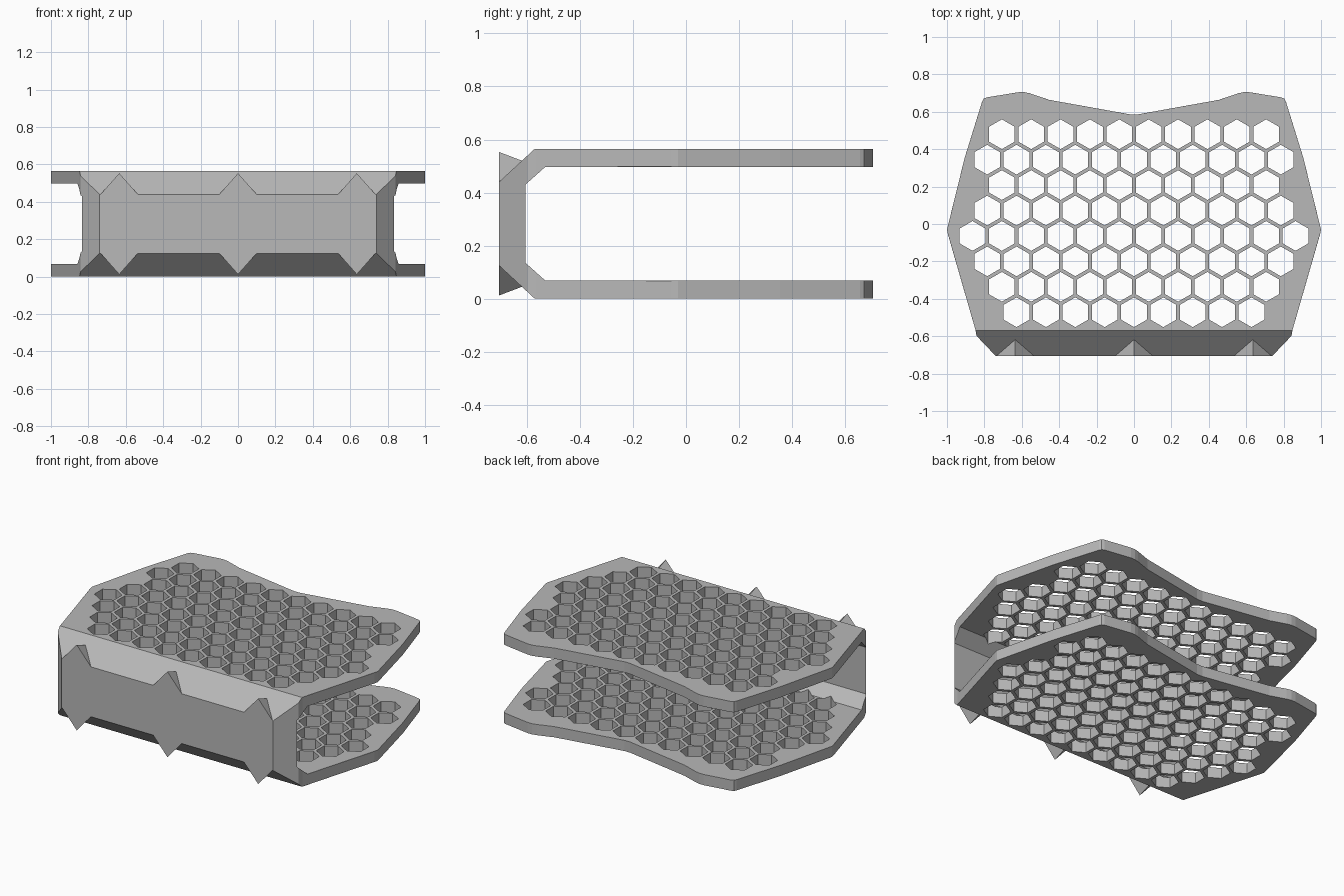
import bpy, bmesh, math
from mathutils import Vector

if "Cube" in bpy.data.objects:
    bpy.data.objects.remove(bpy.data.objects["Cube"])

HEIGHT = 0.565
MID = HEIGHT / 2

# Single grey material
grey = bpy.data.materials.new("plain grey")
grey.use_nodes = True
colour = (0.48, 0.48, 0.48, 1)
grey.diffuse_color = colour
grey.node_tree.nodes["Principled BSDF"].inputs["Base Color"].default_value = colour


def add_object(name, bm):
    bmesh.ops.recalc_face_normals(bm, faces=bm.faces[:])
    mesh = bpy.data.meshes.new(name)
    bm.to_mesh(mesh)
    bm.free()
    mesh.materials.append(grey)
    obj = bpy.data.objects.new(name, mesh)
    bpy.context.collection.objects.link(obj)
    return obj


def add_prism(bm, points, offset):
    """Extrude a closed loop of points by an offset."""
    face = bm.faces.new([bm.verts.new(p) for p in points])
    new = bmesh.ops.extrude_face_region(bm, geom=[face])["geom"]
    verts = [v for v in new if isinstance(v, bmesh.types.BMVert)]
    bmesh.ops.translate(bm, verts=verts, vec=offset)


def apply_boolean(target, cutter, operation):
    cutter.hide_render = True
    mod = target.modifiers.new("cut", 'BOOLEAN')
    mod.operation = operation
    mod.solver = 'EXACT'
    mod.object = cutter
    bpy.context.view_layer.objects.active = target
    bpy.ops.object.modifier_apply(modifier=mod.name)
    bpy.data.objects.remove(cutter)


# Clamp body: C-shaped side profile, upper half mirrored to the lower half
upper = [(-0.605, 0.43), (-0.53, 0.497), (0.9, 0.497),
         (0.9, HEIGHT), (-0.57, HEIGHT), (-0.705, 0.44)]
profile = upper + [(y, HEIGHT - z) for y, z in reversed(upper)]
bm = bmesh.new()
add_prism(bm, [(-1.2, y, z) for y, z in profile], (2.4, 0, 0))
body = add_object("clamp_body", bm)

# Plan outline, right half mirrored to the left half
half = [(0.74, -0.705), (0.842, -0.598), (0.848, -0.565), (0.995, -0.055),
        (1.0, -0.03), (0.905, 0.355), (0.812, 0.655), (0.804, 0.67),
        (0.788, 0.677), (0.615, 0.705), (0.585, 0.705), (0.555, 0.698),
        (0.455, 0.664), (0.02, 0.586)]
outline = half + [(-x, y) for x, y in reversed(half)]
bm = bmesh.new()
add_prism(bm, [(x, y, -0.2) for x, y in outline], (0, 0, 1))
apply_boolean(body, add_object("outline_cutter", bm), 'INTERSECT')

# Softened rims around both plates
bm = bmesh.new()
bm.from_mesh(body.data)
bmesh.ops.dissolve_limit(bm, angle_limit=0.01, verts=bm.verts[:], edges=bm.edges[:])


def is_rim(edge):
    if len(edge.link_faces) != 2:
        return False
    flat, side = sorted((abs(f.normal.z) for f in edge.link_faces), reverse=True)
    middle = (edge.verts[0].co + edge.verts[1].co) / 2
    return flat > 0.99 and side < 0.01 and middle.y > -0.55


bmesh.ops.bevel(bm, geom=[e for e in bm.edges if is_rim(e)], offset=0.01,
                segments=2, profile=0.5, affect='EDGES', clamp_overlap=True)
bm.to_mesh(body.data)
bm.free()

# Honeycomb holes through both plates
PITCH, RADIUS = 0.157, 0.0795
bm = bmesh.new()
for row, count in enumerate([10, 11, 10, 11, 12, 11, 10, 9]):
    cy = 0.48 - row * PITCH * math.sqrt(3) / 2
    for i in range(count):
        cx = (i - (count - 1) / 2) * PITCH
        ring = [(cx + RADIUS * math.sin(k * math.pi / 3),
                 cy + RADIUS * math.cos(k * math.pi / 3), -0.2) for k in range(6)]
        add_prism(bm, ring, (0, 0, 1))
apply_boolean(body, add_object("honeycomb_cutter", bm), 'DIFFERENCE')

# Pointed teeth on the upper and lower bevels of the front wall
for side, cx in (("right", -0.635), ("middle", 0), ("left", 0.635)):
    for level, sign in (("upper", 1), ("lower", -1)):
        bm = bmesh.new()
        shape = [(-0.1, -0.705, 0.44), (0.1, -0.705, 0.44),
                 (0, -0.705, 0.553), (0, -0.61, 0.517)]
        for x, y, z in shape:
            bm.verts.new(Vector((cx + x, y, MID + sign * (z - MID))))
        bmesh.ops.convex_hull(bm, input=bm.verts[:])
        add_object(f"{level}_{side}_tooth", bm)
